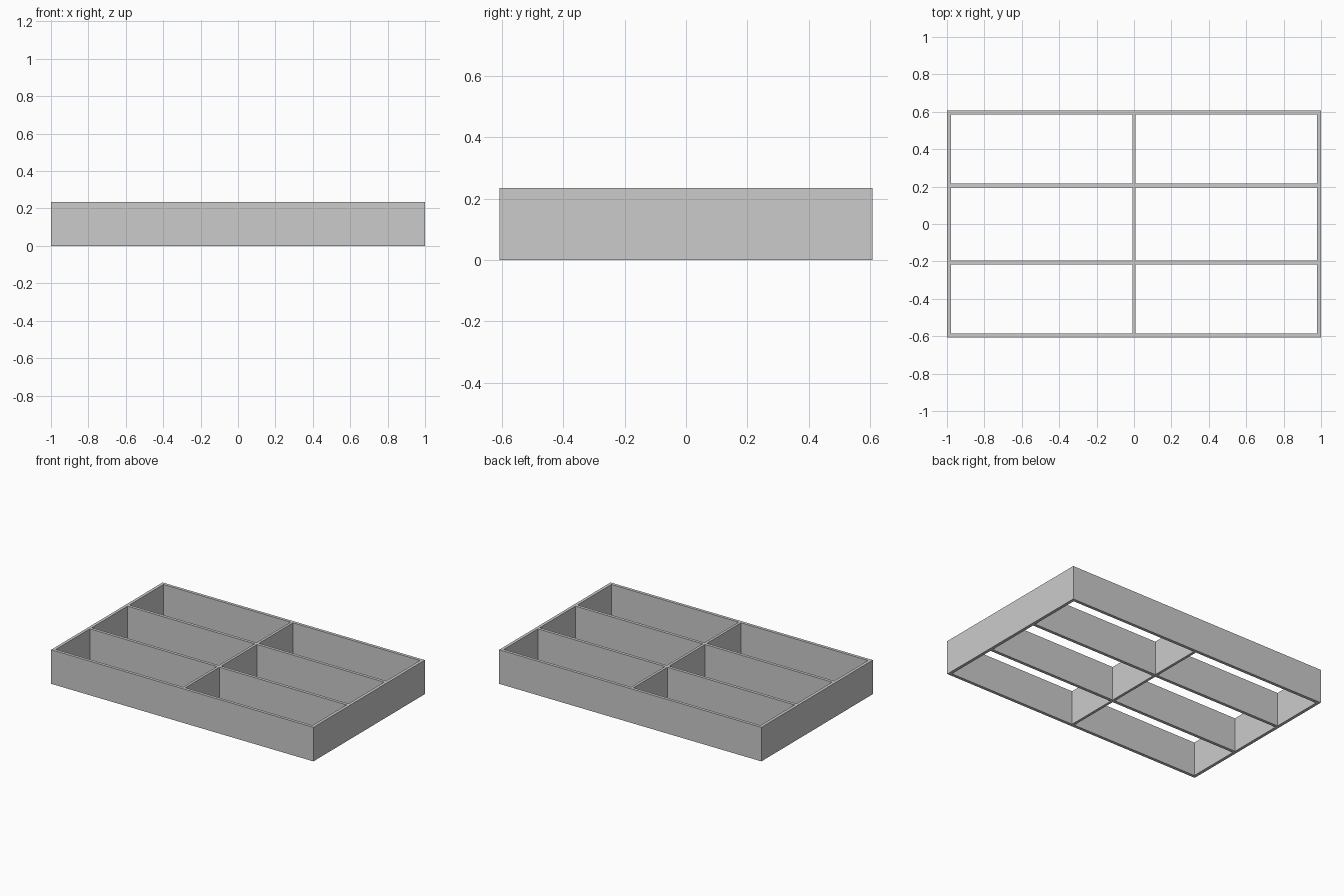
import bpy

cube = bpy.data.objects.get("Cube")
if cube:
    bpy.data.objects.remove(cube, do_unlink=True)

LENGTH, DEPTH, HEIGHT = 2.0, 1.214, 0.235
WALL = 0.021          # outer walls and long dividers
THIN = 0.018          # centre divider
ROW_Y = 0.205         # long divider offset

grey = bpy.data.materials.new("plain_grey")
grey.use_nodes = True
color = (0.6, 0.6, 0.6, 1.0)
grey.diffuse_color = color
grey.node_tree.nodes["Principled BSDF"].inputs["Base Color"].default_value = color


def panel(name, x, y, size_x, size_y):
    """Upright board standing on the ground, centred on x, y."""
    bpy.ops.mesh.primitive_cube_add(size=1, location=(x, y, HEIGHT / 2))
    board = bpy.context.object
    board.name = name
    board.scale = (size_x, size_y, HEIGHT)
    bpy.ops.object.transform_apply(location=False, rotation=False, scale=True)
    board.data.materials.append(grey)
    return board


inner_x = LENGTH - 2 * WALL
wall_y = (DEPTH - WALL) / 2

# Outer frame: full-length front and back, sides fitted between them
panel("front_wall", 0, -wall_y, LENGTH, WALL)
panel("back_wall", 0, wall_y, LENGTH, WALL)
for side, sign in (("left", 1), ("right", -1)):
    panel(side + "_wall", sign * (LENGTH - WALL) / 2, 0, WALL, DEPTH - 2 * WALL)

# Two long dividers make three rows
panel("front_divider", 0, -ROW_Y, inner_x, WALL)
panel("back_divider", 0, ROW_Y, inner_x, WALL)

# Centre divider pieces split each row in two
boards = [-wall_y, -ROW_Y, ROW_Y, wall_y]
for row, near, far in zip(("front", "middle", "back"), boards, boards[1:]):
    panel(row + "_centre_divider", 0, (near + far) / 2, THIN, far - near - WALL)
